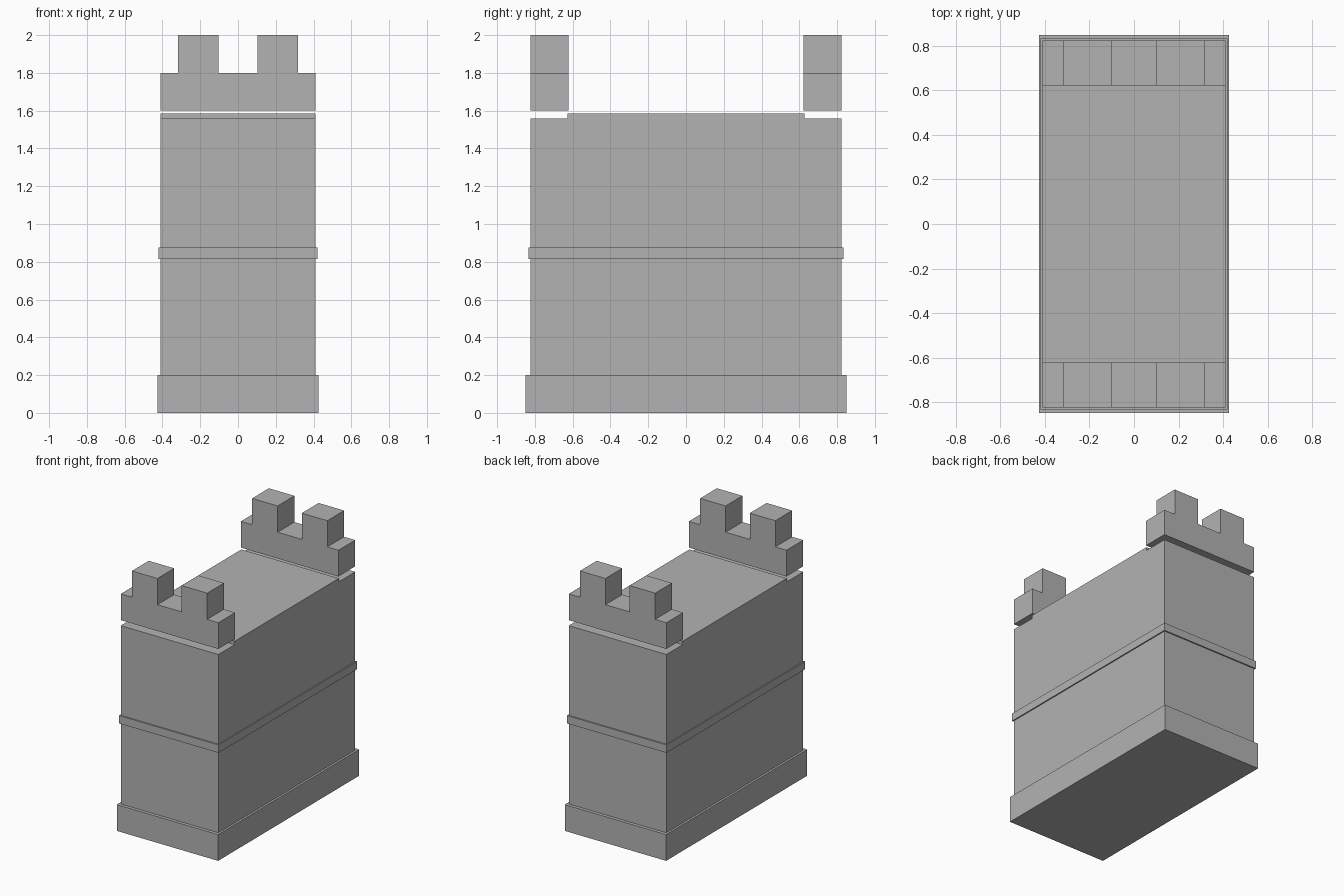
import bpy

if "Cube" in bpy.data.objects:
    bpy.data.objects.remove(bpy.data.objects["Cube"])

stone = bpy.data.materials.new("grey stone")
stone.diffuse_color = (0.45, 0.45, 0.45, 1)
stone.use_nodes = True
stone.node_tree.nodes["Principled BSDF"].inputs["Base Color"].default_value = stone.diffuse_color


def prism(name, profile, low, high, axis):
    """Extrude a closed profile along x (profile is y, z) or y (profile is x, z)."""
    def place(p, d):
        return (d, p[0], p[1]) if axis == "x" else (p[0], d, p[1])
    n = len(profile)
    verts = [place(p, low) for p in profile] + [place(p, high) for p in profile]
    faces = [tuple(range(n))[::-1], tuple(range(n, 2 * n))]
    faces += [(i, (i + 1) % n, n + (i + 1) % n, n + i) for i in range(n)]
    if axis == "y":
        faces = [f[::-1] for f in faces]
    mesh = bpy.data.meshes.new(name)
    mesh.from_pydata(verts, [], faces)
    mesh.materials.append(stone)
    obj = bpy.data.objects.new(name, mesh)
    bpy.context.collection.objects.link(obj)
    return obj


def block(name, half_x, half_y, z0, z1):
    return prism(name, [(-half_y, z0), (half_y, z0), (half_y, z1), (-half_y, z1)],
                 -half_x, half_x, "x")


# Plinth and the raised string course around the wall
block("plinth", 0.427, 0.849, 0.0, 0.2)
block("string_course", 0.42, 0.834, 0.815, 0.875)

# Wall body, lowered slightly at both ends below the parapets
right = [(0.824, 0.2), (0.824, 1.558), (0.627, 1.558), (0.627, 1.584)]
left = [(-y, z) for y, z in reversed(right)]
prism("wall_body", right + left, -0.411, 0.411, "x")

# Floating battlements, each with two tall merlons
half = [(0.411, 1.6), (0.411, 1.8), (0.317, 1.8), (0.317, 2.0), (0.102, 2.0), (0.102, 1.8)]
crenels = half + [(-x, z) for x, z in reversed(half)]
prism("front_battlement", crenels, -0.824, -0.622, "y")
prism("back_battlement", crenels, 0.622, 0.824, "y")
